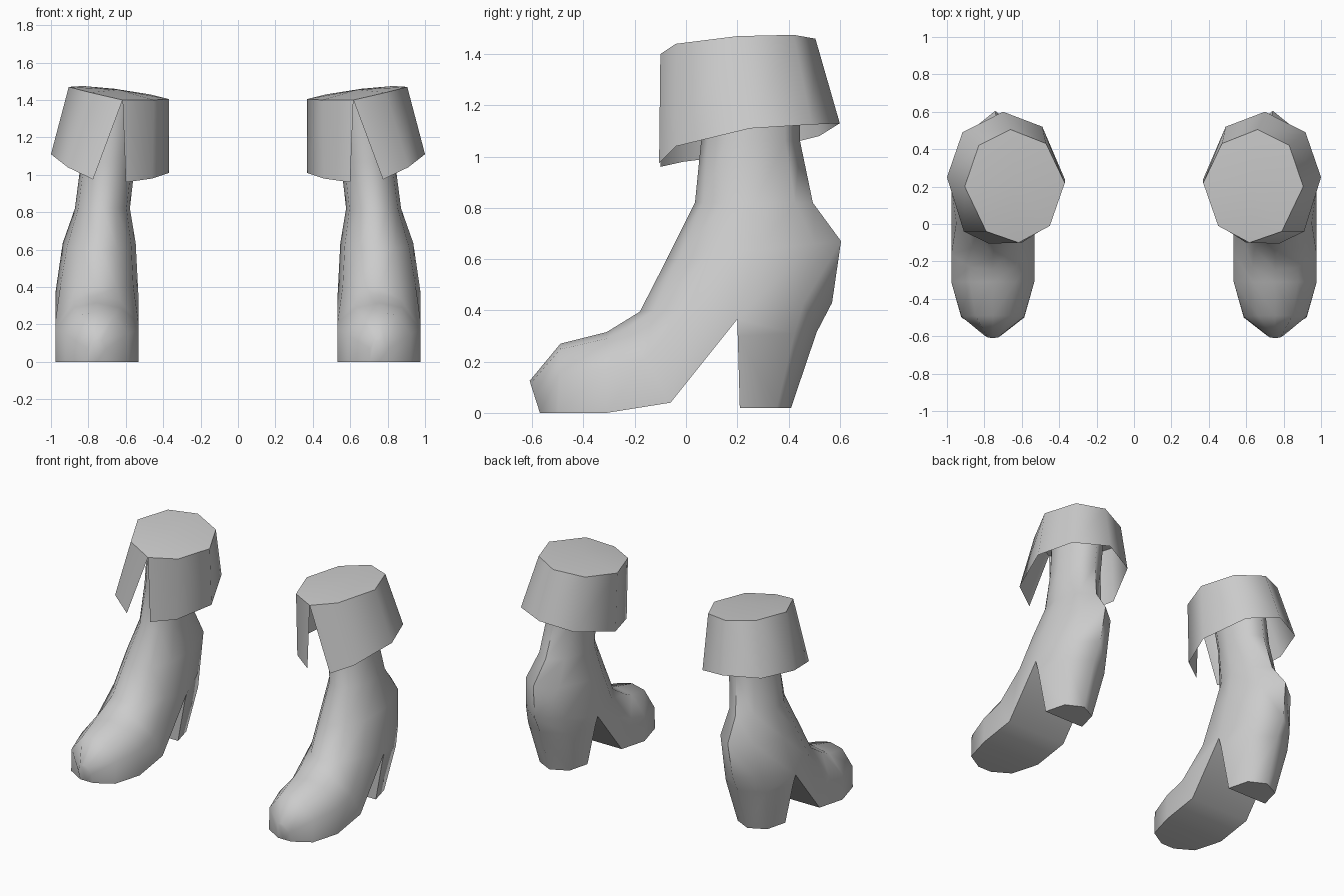
import bpy, bmesh

if "Cube" in bpy.data.objects:
    bpy.data.objects.remove(bpy.data.objects["Cube"])

grey = bpy.data.materials.new("soft grey")
grey.diffuse_color = (0.6, 0.6, 0.6, 1)
grey.use_nodes = True
grey.node_tree.nodes["Principled BSDF"].inputs["Base Color"].default_value = grey.diffuse_color


def finish(bm, name, angle):
    """Turn the bmesh into a smooth object mirrored to the other side."""
    bmesh.ops.recalc_face_normals(bm, faces=bm.faces)
    me = bpy.data.meshes.new(name)
    bm.to_mesh(me)
    bm.free()
    me.materials.append(grey)
    ob = bpy.data.objects.new(name, me)
    bpy.context.collection.objects.link(ob)
    bpy.ops.object.select_all(action='DESELECT')
    ob.select_set(True)
    bpy.context.view_layer.objects.active = ob
    bpy.ops.object.shade_smooth_by_angle(angle=angle)
    mod = ob.modifiers.new("mirror", 'MIRROR')
    mod.use_axis[0] = True
    mod.use_mirror_merge = False


def ring(bm, shape, a, b, cx, w):
    """Closed loop from point a to b (y, z); shape holds (fraction, side)."""
    pts = shape + [(t, -s) for t, s in shape[-2:0:-1]]
    return [bm.verts.new((cx + s * w, a[0] + (b[0] - a[0]) * t,
                          a[1] + (b[1] - a[1]) * t)) for t, s in pts]


def bridge(bm, r0, r1):
    n = len(r0)
    for i in range(n):
        j = (i + 1) % n
        bm.faces.new((r0[i], r0[j], r1[j], r1[i]))


# Cross-sections as (fraction from front to back, side offset)
LEG = [(0, 0), (.07, .5), (.25, .88), (.51, 1), (.85, .65), (1, 0)]
FOOT = [(0, 0), (.08, .55), (.45, 1), (1, 1), (1, 0)]
HEEL = [(0, 0), (0, 1), (.72, .75), (1, 0)]

bm = bmesh.new()
# Ankle junction, where the foot and heel branch off the leg
joint = ring(bm, LEG, (-.18, .395), (.57, .43), .755, .222)
for i in (3, 7):
    joint[i].co.y, joint[i].co.z = .2, .365
arch = bm.verts.new((.755, .2, .365))

# Leg
last = joint
for a, b, cx, w in (((-.075, .60), (.605, .67), .742, .195),
                    ((.035, .82), (.495, .82), .725, .147),
                    ((.06, 1.07), (.445, 1.06), .695, .145),
                    ((.03, 1.40), (.44, 1.40), .655, .145)):
    new = ring(bm, LEG, a, b, cx, w)
    bridge(bm, last, new)
    last = new

# Foot, from the ankle to the toe
last = joint[0:4] + [arch] + joint[7:10]
for a, b, w in (((-.245, .355), (-.06, .04), .222),
                ((-.31, .315), (-.31, 0), .222),
                ((-.49, .27), (-.50, 0), .168),
                ((-.61, .125), (-.57, 0), .05)):
    new = ring(bm, FOOT, a, b, .755, w)
    bridge(bm, last, new)
    last = new
bm.faces.new(last)

# Heel
last = [arch] + joint[3:8]
for a, b, w in (((.202, .30), (.51, .315), .205),
                ((.21, .02), (.41, .02), .15)):
    new = ring(bm, HEEL, a, b, .755, w)
    bridge(bm, last, new)
    last = new
bm.faces.new(last)
finish(bm, "boot", 1.15)

# Folded cuff with a slit at the front and a closed top
top = [(.617, -.1, 1.40), (.79, -.04, 1.44), (.905, .2, 1.47),
       (.83, .42, 1.475), (.66, .505, 1.46), (.47, .43, 1.43),
       (.37, .22, 1.405), (.45, -.01, 1.40)]
hem = [(.775, -.105, .975), (.91, -.04, 1.04), (1.0, .25, 1.11),
       (.917, .49, 1.125), (.70, .6, 1.13), (.49, .52, 1.08),
       (.37, .24, 1.01), (.46, -.01, .98), (.60, -.1, .96)]
bm = bmesh.new()
tv = [bm.verts.new(p) for p in top]
hv = [bm.verts.new(p) for p in hem]
mid = bm.verts.new((.64, .2, 1.455))
for i in range(8):
    j = (i + 1) % 8
    bm.faces.new((hv[i], hv[i + 1], tv[j], tv[i]))
    bm.faces.new((tv[i], tv[j], mid))
finish(bm, "cuff", 1.3)
